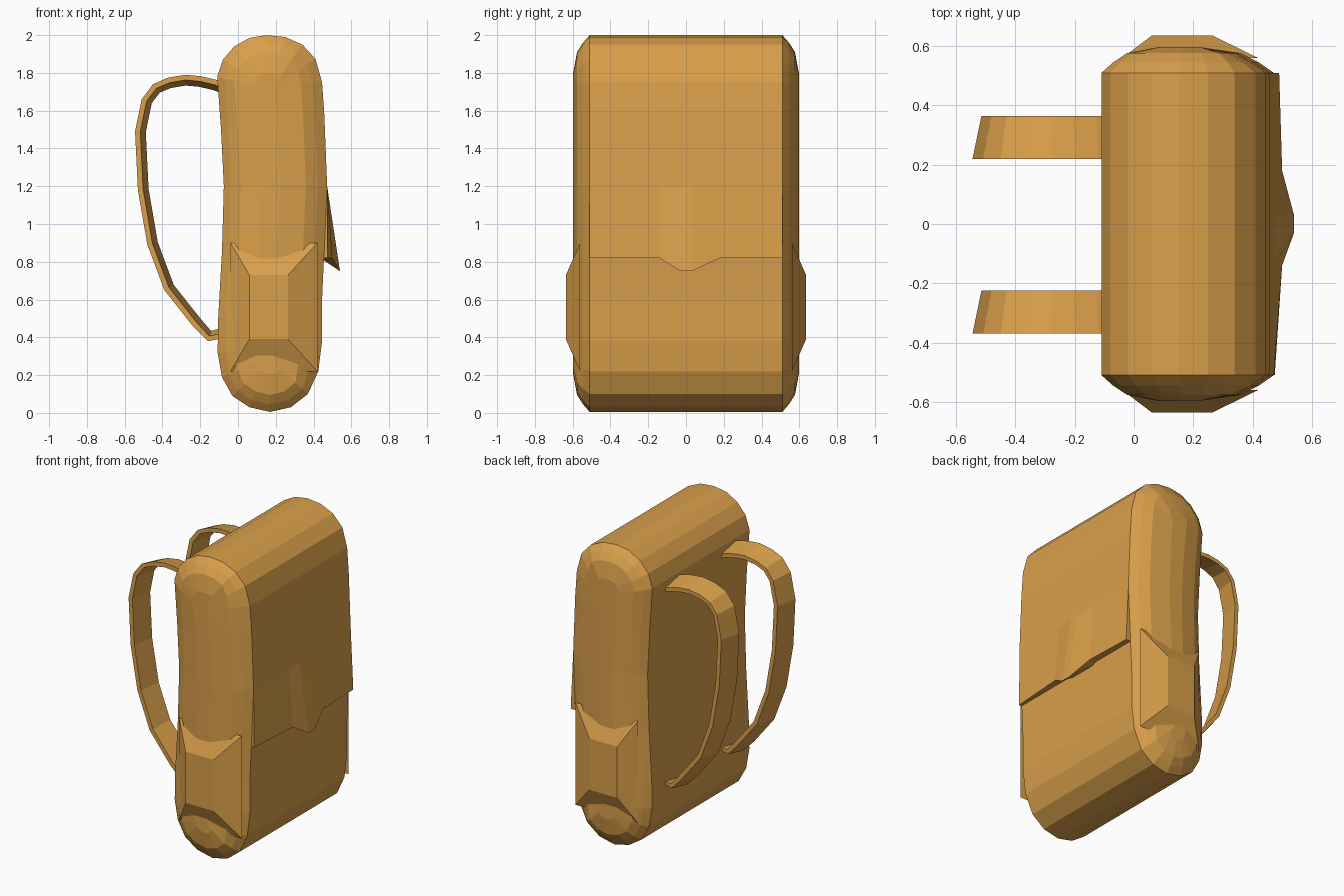
import bpy, bmesh
from mathutils import Vector

if "Cube" in bpy.data.objects:
    bpy.data.objects.remove(bpy.data.objects["Cube"])

mat = bpy.data.materials.new("tan_canvas")
mat.diffuse_color = (0.7, 0.35, 0.07, 1)
mat.use_nodes = True
mat.node_tree.nodes["Principled BSDF"].inputs["Base Color"].default_value = mat.diffuse_color


def build(name, rings, closed=True):
    """Skin a list of rings with quads and cap both ends."""
    bm = bmesh.new()
    vs = [[bm.verts.new(p) for p in ring] for ring in rings]
    n = len(vs[0])
    for a, b in zip(vs, vs[1:]):
        for i in range(n):
            j = (i + 1) % n
            bm.faces.new((a[i], a[j], b[j], b[i]))
    bm.faces.new(vs[0])
    bm.faces.new(vs[-1])
    bmesh.ops.recalc_face_normals(bm, faces=bm.faces)
    me = bpy.data.meshes.new(name)
    bm.to_mesh(me)
    bm.free()
    ob = bpy.data.objects.new(name, me)
    me.materials.append(mat)
    bpy.context.collection.objects.link(ob)
    return ob


# Main bag: side profile (x, z) swept across y with rounded ends
profile = [(0.17, 0.005), (0.06, 0.03), (-0.03, 0.09), (-0.085, 0.19), (-0.108, 0.32),
           (-0.105, 0.5), (-0.085, 0.85), (-0.075, 1.2), (-0.09, 1.5), (-0.11, 1.78),
           (-0.08, 1.87), (-0.02, 1.94), (0.06, 1.985), (0.15, 2.0), (0.25, 1.99),
           (0.34, 1.95), (0.41, 1.875), (0.445, 1.75), (0.457, 1.58), (0.472, 1.2),
           (0.455, 0.82), (0.445, 0.6), (0.445, 0.38), (0.425, 0.22), (0.37, 0.1), (0.28, 0.03)]


def inset(x, z, d):
    """Move a profile point towards the middle line of the bag."""
    p = Vector((x, z))
    mid = Vector((0.17, min(max(z, 0.29), 1.71)))
    k = d * (1.25 if x > 0.4 else 1)
    return p + (mid - p).normalized() * k


steps = [(0.597, 0.2), (0.577, 0.09), (0.545, 0.04), (0.51, 0)]
stations = [(-y, d) for y, d in steps] + steps[::-1]
body_rings = []
for y, d in stations:
    pts = [inset(x, z, d) for x, z in profile]
    body_rings.append([(p.x, y, p.y) for p in pts])
build("bag_body", body_rings)

# Front flap: wedge standing off the bag, with a small tongue in the middle
flap_edge = [(-0.51, 0.475, 0.82), (-0.14, 0.5, 0.82), (-0.03, 0.54, 0.75),
             (0.03, 0.54, 0.75), (0.18, 0.5, 0.82), (0.51, 0.49, 0.82)]
build("front_flap", [[(0.472, y, 1.2), (x, y, z), (0.435, y, 0.82)] for y, x, z in flap_edge])

# Side pockets: bevelled slabs rising from each end
for s, name in ((-1, "side_pocket_near"), (1, "side_pocket_far")):
    def rect(x0, x1, z0, z1, y):
        return [(x0, s * y, z0), (x1, s * y, z0), (x1, s * y, z1), (x0, s * y, z1)]
    build(name, [rect(-0.04, 0.42, 0.22, 0.9, 0.56), rect(0.06, 0.265, 0.39, 0.73, 0.636)])

# Shoulder straps: outer edge path (x, z), band leaning inwards towards +y
path = [Vector(p) for p in [(-0.05, 1.74), (-0.12, 1.765), (-0.2, 1.783), (-0.28, 1.79),
        (-0.37, 1.775), (-0.45, 1.74), (-0.51, 1.66), (-0.545, 1.49), (-0.53, 1.18),
        (-0.48, 0.89), (-0.39, 0.65), (-0.24, 0.46), (-0.16, 0.38), (-0.05, 0.4)]]
for y0, name in ((-0.37, "strap_near"), (0.22, "strap_far")):
    rings = []
    for i, p in enumerate(path):
        t = (path[min(i + 1, len(path) - 1)] - path[max(i - 1, 0)]).normalized()
        n = Vector((-t.y, t.x))
        section = [(0, 0), (0.145, 0.03), (0.145, 0.057), (0, 0.028)]
        rings.append([((p + n * d).x, y0 + dy, (p + n * d).y) for dy, d in section])
    build(name, rings)
